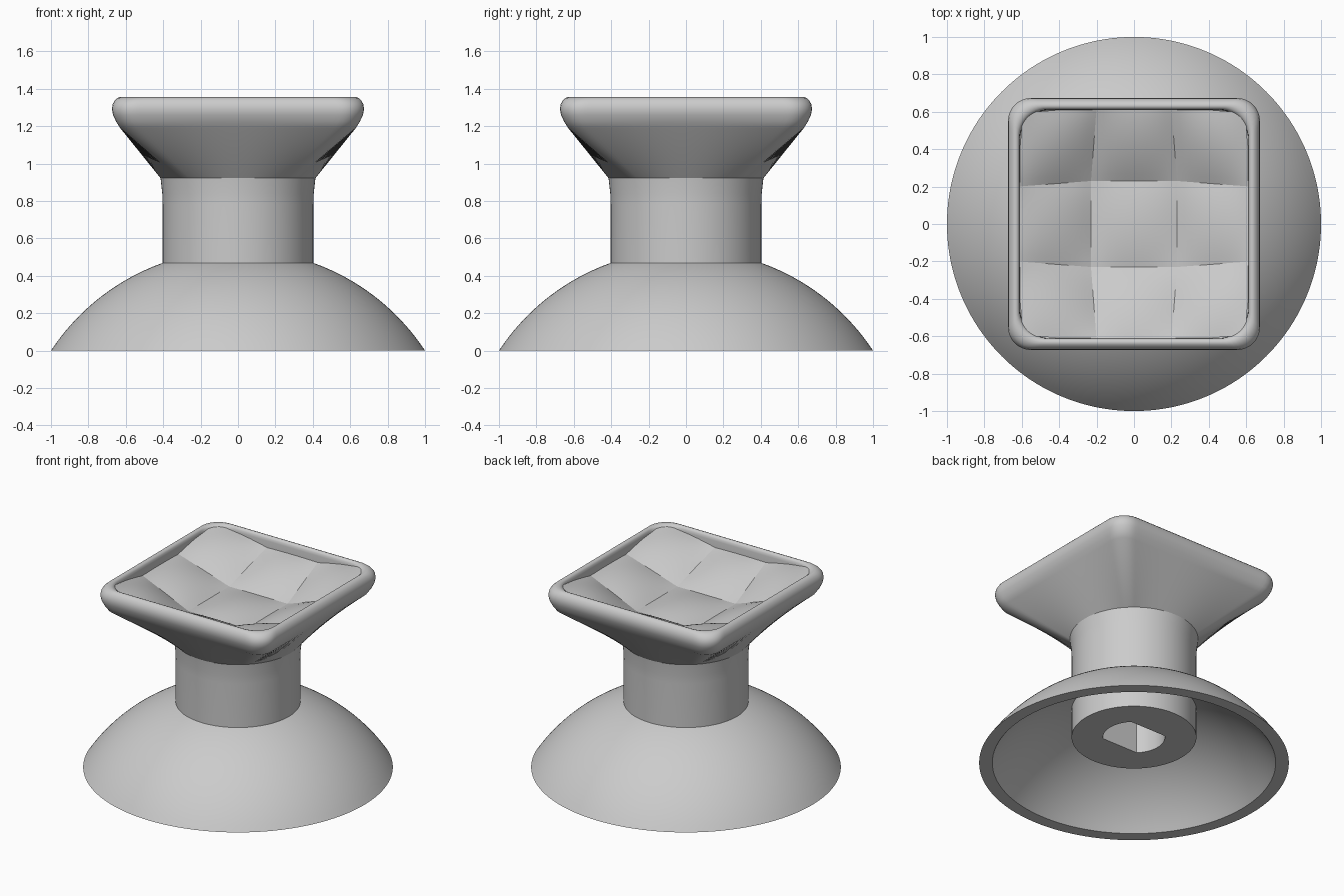
import bpy, bmesh, math
from mathutils import Vector

default = bpy.data.objects.get("Cube")
if default:
    bpy.data.objects.remove(default, do_unlink=True)

grey = bpy.data.materials.new("plain_grey")
grey.use_nodes = True
grey.diffuse_color = (0.6, 0.6, 0.6, 1)
grey.node_tree.nodes["Principled BSDF"].inputs["Base Color"].default_value = grey.diffuse_color


def finish(name, bm, angle):
    mesh = bpy.data.meshes.new(name)
    bm.to_mesh(mesh)
    bm.free()
    for poly in mesh.polygons:
        poly.use_smooth = True
    mesh.set_sharp_from_angle(angle=math.radians(angle))
    mesh.materials.append(grey)
    obj = bpy.data.objects.new(name, mesh)
    bpy.context.collection.objects.link(obj)


def ring(half, radius, z, flat=9, count=256):
    """Rounded square loop spaced by angle; a circle when half equals radius; flat clips y."""
    points = []
    k = half - radius
    for i in range(count):
        a = math.tau * i / count
        c, s = math.cos(a), math.sin(a)
        big, small = max(abs(c), abs(s)), min(abs(c), abs(s))
        reach = half / big
        if small * reach > k:
            along = k * (big + small)
            reach = along + math.sqrt(along ** 2 - 2 * k * k + radius ** 2)
        points.append((c * reach, max(-flat, min(flat, s * reach)), z))
    return points


def loft(name, rings, closed=False, capped=False, angle=30):
    bm = bmesh.new()
    loops = [[bm.verts.new(p) for p in r] for r in rings]
    pairs = list(zip(loops, loops[1:]))
    if closed:
        pairs.append((loops[-1], loops[0]))
    if capped:
        bm.faces.new(loops[0])
        bm.faces.new(loops[-1])
    for a, b in pairs:
        n = len(a)
        for i in range(n):
            j = (i + 1) % n
            bm.faces.new((a[i], a[j], b[j], b[i]))
    bmesh.ops.recalc_face_normals(bm, faces=bm.faces)
    finish(name, bm, angle)


# Hollow domed skirt: two concentric spherical caps joined by a flat rim
centre = -0.659


def cap(r_from, r_to, r_rim, steps=24):
    sphere = math.hypot(r_rim, centre)
    for i in range(steps + 1):
        r = r_from + (r_to - r_from) * i / steps
        yield ring(r, r, max(0, math.sqrt(sphere ** 2 - r * r) + centre))


loft("domed_skirt", list(cap(0.35, 0.915, 0.915)) + list(cap(1.0, 0.38, 1.0)), closed=True)

# Stem with a double-flat socket in its underside
stem = [ring(0.2, 0.2, 0.7, flat=0.1414), ring(0.2, 0.2, 0.19, flat=0.1414)]
stem += [ring(r, r, z) for r, z in
         ((0.403, 0.19), (0.403, 0.78), (0.405, 0.84), (0.414, 0.922))]
loft("stem", stem, capped=True)

# Head: circle flaring to a rounded square with a rolled rim and inner wall
rim = ((0.63, 0.10, 1.19), (0.652, 0.11, 1.225), (0.668, 0.12, 1.26),
       (0.674, 0.125, 1.29), (0.67, 0.125, 1.317), (0.659, 0.125, 1.338),
       (0.645, 0.13, 1.351), (0.632, 0.135, 1.355), (0.621, 0.14, 1.351),
       (0.614, 0.15, 1.342), (0.611, 0.155, 1.325), (0.61, 0.16, 1.26))
loft("flared_head", [ring(0.414, 0.414, 0.922)] + [ring(*r) for r in rim], angle=45)


# Dished top: nine separate pillowed cells that meet in creases
def control(i, j):
    sx, sy = (-1 if i < 2 else 1), (-1 if j < 2 else 1)
    outer_x, outer_y = i in (0, 3), j in (0, 3)
    if outer_x and outer_y:
        x, y, z = 0.595, 0.595, 1.35
    elif outer_x:
        x, y, z = 0.625, 0.2, 1.283
    elif outer_y:
        x, y, z = 0.2, 0.625, 1.283
    else:
        x, y, z = 0.23, 0.23, 1.137
    return Vector((sx * x, sy * y, z))


bm = bmesh.new()
steps = 10
bulge = 0.025
for i in range(3):
    for j in range(3):
        a, b = control(i, j), control(i + 1, j)
        d, c = control(i, j + 1), control(i + 1, j + 1)
        grid = []
        for u in (n / steps for n in range(steps + 1)):
            row = []
            for v in (n / steps for n in range(steps + 1)):
                point = a.lerp(b, u).lerp(d.lerp(c, u), v)
                point.z += bulge * 16 * u * (1 - u) * v * (1 - v)
                row.append(bm.verts.new(point))
            grid.append(row)
        for u in range(steps):
            for v in range(steps):
                bm.faces.new((grid[u][v], grid[u + 1][v],
                              grid[u + 1][v + 1], grid[u][v + 1]))
finish("dished_top", bm, 40)
